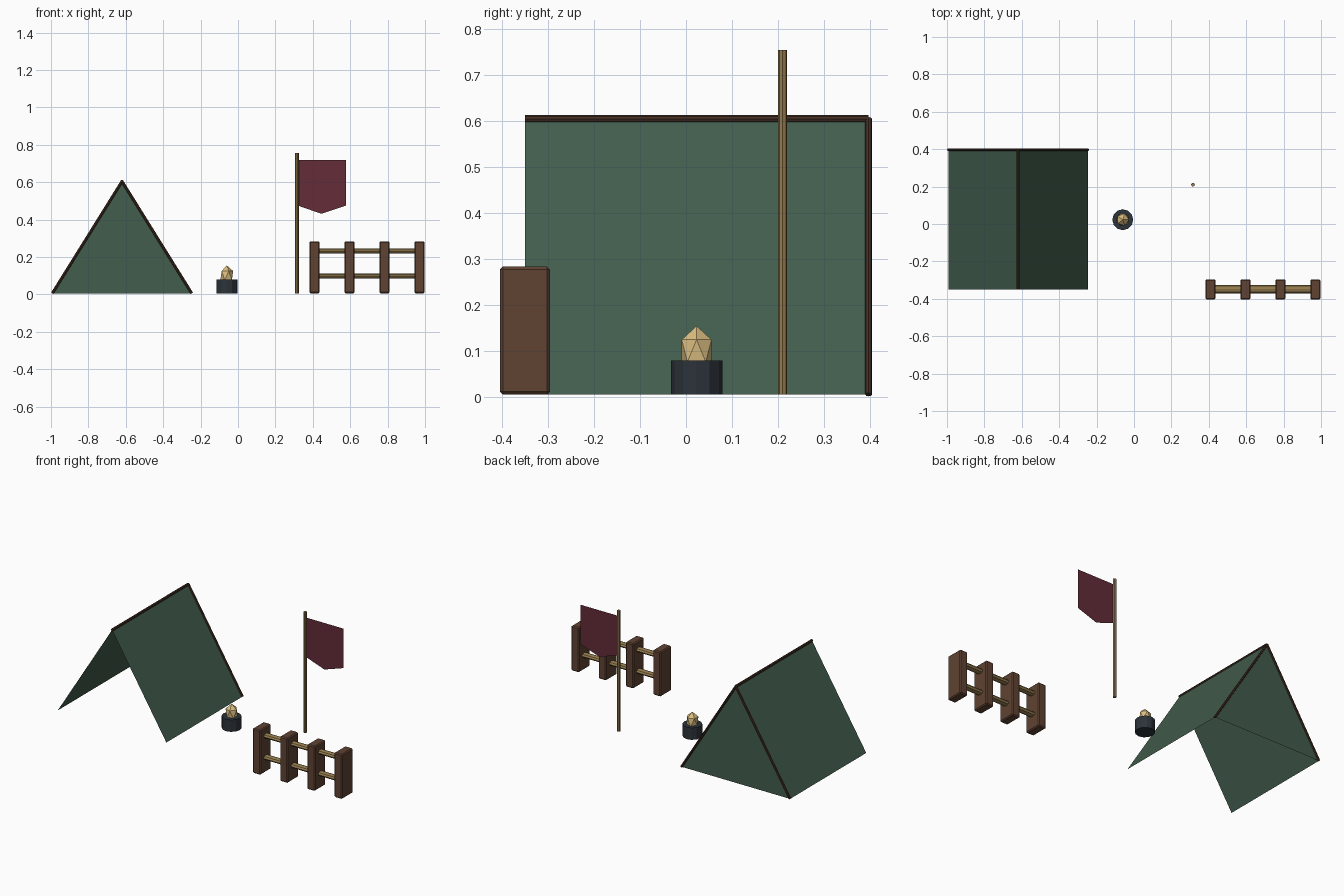
import bpy, bmesh
from mathutils import Vector

if "Cube" in bpy.data.objects:
    bpy.data.objects.remove(bpy.data.objects["Cube"])


def material(name, rgb):
    m = bpy.data.materials.new(name)
    m.diffuse_color = (*rgb, 1)
    m.use_nodes = True
    m.node_tree.nodes["Principled BSDF"].inputs["Base Color"].default_value = m.diffuse_color
    return m


CANVAS = material("green canvas", (0.055, 0.11, 0.075))
WOOD = material("brown wood", (0.115, 0.055, 0.032))
TRIM = material("dark trim", (0.06, 0.028, 0.016))
PALE = material("pale wood", (0.3, 0.2, 0.075))
IRON = material("dark iron", (0.025, 0.033, 0.042))
FLAME = material("flame", (0.72, 0.52, 0.22))
CLOTH = material("red cloth", (0.125, 0.025, 0.04))


def sheet(name, points, faces, mat):
    me = bpy.data.meshes.new(name)
    me.from_pydata(points, [], faces)
    ob = bpy.data.objects.new(name, me)
    bpy.context.collection.objects.link(ob)
    me.materials.append(mat)
    return ob


def rod(name, a, b, radius, mat, sides=8, squash=(1, 1)):
    """Straight rod from a to b; squash scales its local cross-section."""
    a, b = Vector(a), Vector(b)
    bpy.ops.mesh.primitive_cylinder_add(vertices=sides, radius=radius,
                                        depth=(b - a).length, location=(a + b) / 2)
    ob = bpy.context.object
    ob.name = name
    ob.rotation_euler = (b - a).to_track_quat('Z', 'Y').to_euler()
    ob.scale = (*squash, 1)
    ob.data.materials.append(mat)
    return ob


BASE = 0.006

# Tent: two canvas slopes and a closed back, open at the front and below
left, right, mid, top = -0.993, -0.247, -0.62, 0.605
front, back = -0.35, 0.397
pts = [(x, y, z) for y in (front, back)
       for x, z in ((left, BASE), (mid, top), (right, BASE))]
sheet("tent_canvas", pts, [(0, 1, 4, 3), (1, 2, 5, 4), (3, 4, 5)], CANVAS)

# Tent poles along the ridge and the back edges
rod("ridge_pole", (mid, front, top), (mid, back, top), 0.008, TRIM)
for side, x in (("left", left), ("right", right)):
    rod(f"back_pole_{side}", (x, back, BASE), (mid, back, top), 0.0075, TRIM)

# Fire bowl with a faceted flame
rod("fire_bowl", (-0.06, 0.023, BASE), (-0.06, 0.023, 0.08), 0.056, IRON, 12)
bpy.ops.mesh.primitive_ico_sphere_add(subdivisions=1, radius=0.038,
                                      location=(-0.06, 0.023, 0.101))
flame = bpy.context.object
flame.name = "flame"
flame.scale.z = 1.42
flame.data.materials.append(FLAME)

# Flag and pole
rod("flag_pole", (0.315, 0.21, BASE), (0.315, 0.21, 0.755), 0.01, PALE)
sheet("flag", [(x, 0.21, z) for x, z in
               ((0.32, 0.72), (0.32, 0.475), (0.446, 0.431), (0.578, 0.475), (0.578, 0.72))],
      [(0, 1, 2, 3, 4)], CLOTH)

# Fence posts with softened edges
for i in range(4):
    bpy.ops.mesh.primitive_cube_add(size=1, location=(0.409 + 0.187 * i, -0.35, 0.145))
    post = bpy.context.object
    post.name = f"fence_post_{i + 1}"
    post.dimensions = (0.054, 0.108, 0.278)
    bpy.ops.object.transform_apply(location=False, rotation=False, scale=True)
    bevel = post.modifiers.new("bevel", 'BEVEL')
    bevel.width = 0.006
    bevel.segments = 1
    post.data.materials.append(WOOD)

# Fence rails, flattened in height
for name, z in (("lower", 0.098), ("upper", 0.232)):
    rail = rod(f"fence_rail_{name}", (0.409, -0.348, z), (0.97, -0.348, z), 0.0225, PALE)
    rail.rotation_euler = (0, 1.5707963, 0)
    rail.scale = (0.6, 1, 1)
